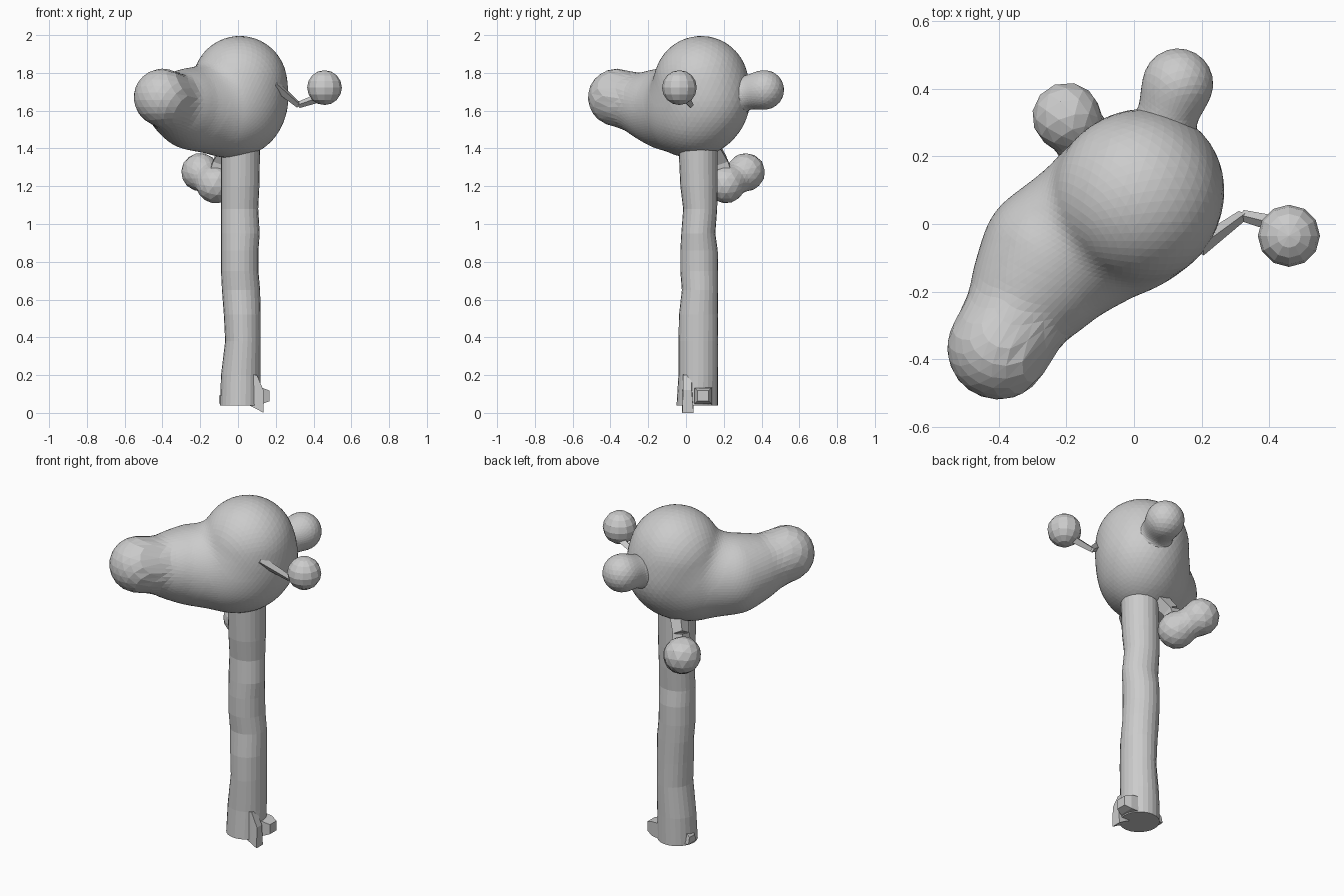
import bpy, bmesh
from math import cos, sin, tau
from mathutils import Vector, Matrix

if "Cube" in bpy.data.objects:
    bpy.data.objects.remove(bpy.data.objects["Cube"])


def finish(name, bm):
    bmesh.ops.recalc_face_normals(bm, faces=bm.faces)
    me = bpy.data.meshes.new(name)
    bm.to_mesh(me)
    bm.free()
    ob = bpy.data.objects.new(name, me)
    bpy.context.collection.objects.link(ob)
    return ob


def blend(a, b, k):
    h = max(k - abs(a - b), 0) / k
    return min(a, b) - h * h * k / 4


def blob(name, centre, balls, k, detail):
    """Icosphere shrunk onto a smooth union of balls."""
    balls = [(Vector(b[:3]), b[3]) for b in balls]
    centre = Vector(centre)

    def dist(p):
        d = 9.0
        for c, r in balls:
            d = blend(d, (p - c).length - r, k)
        return d

    bm = bmesh.new()
    bmesh.ops.create_icosphere(bm, subdivisions=detail, radius=1)
    for v in bm.verts:
        way = v.co.normalized()
        t = 0.9
        for _ in range(60):
            d = dist(centre + way * t)
            if d < 0.0005:
                break
            t -= d * 0.9
        v.co = centre + way * max(t, 0.02)
    return finish(name, bm)


def limb(name, points, radii):
    """Chain of tapered four-sided sticks."""
    bm = bmesh.new()
    points = [Vector(p) for p in points]
    for a, b, ra, rb in zip(points, points[1:], radii, radii[1:]):
        turn = (b - a).to_track_quat('Z', 'Y').to_matrix().to_4x4()
        bmesh.ops.create_cone(bm, cap_ends=True, segments=4, radius1=ra, radius2=rb,
                              depth=(b - a).length,
                              matrix=Matrix.Translation((a + b) / 2) @ turn)
    return finish(name, bm)


def leaf_ball(name, centre, r):
    bm = bmesh.new()
    bmesh.ops.create_uvsphere(bm, u_segments=12, v_segments=8, radius=r,
                              matrix=Matrix.Translation(centre))
    return finish(name, bm)


def loft(name, rings):
    """Skin a list of closed rings and cap both ends."""
    bm = bmesh.new()
    rows = [[bm.verts.new(p) for p in ring] for ring in rings]
    n = len(rows[0])
    for lo, hi in zip(rows, rows[1:]):
        for i in range(n):
            j = (i + 1) % n
            bm.faces.new((lo[i], lo[j], hi[j], hi[i]))
    bm.faces.new(rows[0][::-1])
    bm.faces.new(rows[-1])
    return finish(name, bm)


# canopy: merged leaf masses
blob("canopy", (-0.14, -0.05, 1.62), [
    (0.01, 0.08, 1.745, 0.25),
    (0.00, 0.06, 1.595, 0.235),
    (0.05, 0.13, 1.64, 0.195),
    (-0.09, 0.00, 1.59, 0.225),
    (-0.235, -0.095, 1.61, 0.218),
    (-0.32, -0.22, 1.63, 0.165),
    (-0.40, -0.367, 1.67, 0.152)], 0.07, 5)

# small leaf mass budding from the back of the canopy
blob("canopy_bud", (0.11, 0.33, 1.69), [
    (0.05, 0.145, 1.65, 0.185),
    (0.10, 0.33, 1.70, 0.075),
    (0.13, 0.415, 1.71, 0.104)], 0.06, 4)

# trunk: slightly dented column (z, xmin, xmax, ymin, ymax)
profile = [
    (0.04, -0.095, 0.12, -0.05, 0.17), (0.20, -0.09, 0.12, -0.04, 0.17),
    (0.38, -0.068, 0.12, -0.04, 0.17), (0.52, -0.075, 0.12, -0.037, 0.17),
    (0.65, -0.085, 0.117, -0.022, 0.17), (0.75, -0.09, 0.108, -0.03, 0.17),
    (0.86, -0.09, 0.108, -0.03, 0.168), (0.95, -0.09, 0.115, -0.025, 0.155),
    (1.08, -0.09, 0.107, -0.015, 0.165), (1.20, -0.09, 0.113, -0.03, 0.168),
    (1.42, -0.09, 0.117, -0.04, 0.168)]
SIDES = 24
loft("trunk", [[((x0 + x1) / 2 + (x1 - x0) / 2 * cos(tau * i / SIDES),
                 (y0 + y1) / 2 + (y1 - y0) / 2 * sin(tau * i / SIDES), z)
                for i in range(SIDES)] for z, x0, x1, y0, y1 in profile])

# roots: front fin and side stub
loft("front_root", [[(x, -0.02, z0), (x, 0.04, z0), (x, 0.03, z1), (x, -0.015, z1)]
                    for x, z0, z1 in ((0.04, 0.05, 0.21), (0.10, 0.02, 0.20), (0.135, 0.0, 0.12))])
loft("side_root", [[(x, 0.09 - w, 0.09 - h), (x, 0.09 + w, 0.09 - h),
                    (x, 0.09 + w, 0.09 + h), (x, 0.09 - w, 0.09 + h)]
                   for x, w, h in ((0.08, 0.05, 0.045), (0.13, 0.045, 0.042), (0.167, 0.03, 0.028))])
loft("back_root", [[(x, 0.05, 0.05), (x, 0.12, 0.05), (x, 0.11, z), (x, 0.06, z)]
                   for x, z in ((-0.05, 0.14), (-0.10, 0.09))])

# side twig with its leaf ball
limb("side_twig", [(0.19, -0.07, 1.74), (0.32, 0.025, 1.63), (0.42, 0.0, 1.665)],
     [0.028, 0.017, 0.024])
leaf_ball("side_leaf_ball", (0.458, -0.035, 1.722), 0.092)

# hanging leaf cluster behind the trunk
blob("hanging_cluster", (-0.155, 0.26, 1.24), [
    (-0.20, 0.318, 1.275, 0.101), (-0.12, 0.21, 1.21, 0.101)], 0.05, 3)
limb("hanging_stem", [(-0.05, 0.14, 1.41), (-0.10, 0.19, 1.33), (-0.12, 0.21, 1.24)],
     [0.05, 0.045, 0.06])
